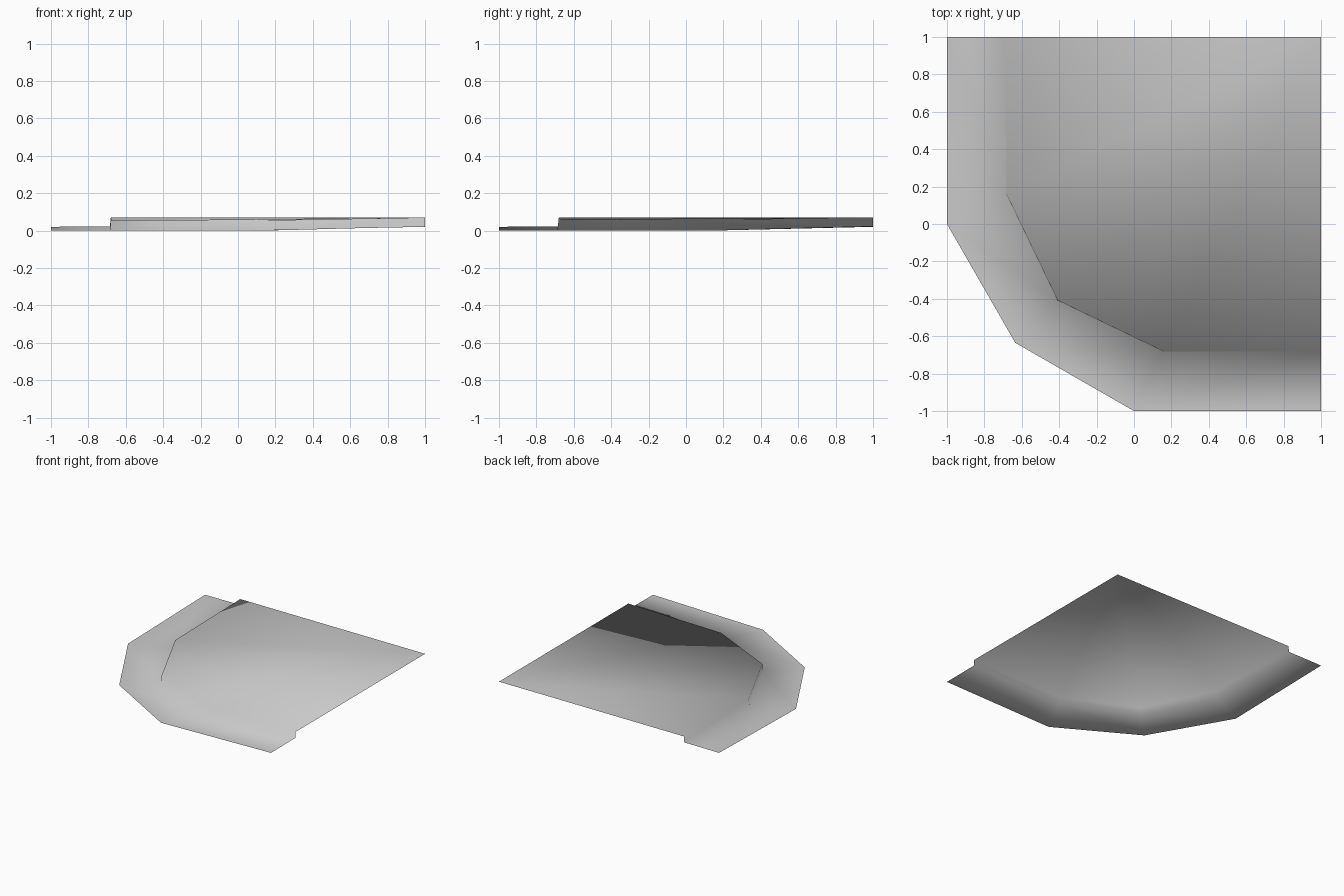
import bpy
import bmesh

cube = bpy.data.objects.get("Cube")
if cube:
    bpy.data.objects.remove(cube, do_unlink=True)

grey = bpy.data.materials.new("concrete_grey")
grey.use_nodes = True
colour = (0.6, 0.6, 0.6, 1)
grey.diffuse_color = colour
grey.node_tree.nodes["Principled BSDF"].inputs["Base Color"].default_value = colour


def mirrored(half):
    """Complete a path that is symmetric about the x = y diagonal."""
    return half + [(y, x, z) for x, y, z in reversed(half[:-1])]


# Paths along the corner: road edge, foot of the kerb, top of the kerb
road_edge = mirrored([(-1, 1, 0.02), (-1, 0, 0), (-0.635, -0.635, 0)])
kerb_foot = mirrored([(-0.685, 1, 0.022), (-0.685, 0.155, 0), (-0.412, -0.412, 0)])
kerb_top = mirrored([(-0.68, 1, 0.07), (-0.68, 0.157, 0.055), (-0.408, -0.408, 0.055)])

bm = bmesh.new()
rows = [[bm.verts.new(p) for p in path] for path in (road_edge, kerb_foot, kerb_top)]

# Gutter strip and kerb riser
for low, high in zip(rows, rows[1:]):
    for i in range(len(low) - 1):
        bm.faces.new((low[i], low[i + 1], high[i + 1], high[i]))

# Pavement surface, fanned from the inner corner
inner = bm.verts.new((1, 1, 0.07))
for a, b in zip(rows[2], rows[2][1:]):
    bm.faces.new((a, b, inner))

for face in bm.faces:
    face.smooth = True

mesh = bpy.data.meshes.new("pavement_corner")
bm.to_mesh(mesh)
bm.free()
mesh.materials.append(grey)
pavement = bpy.data.objects.new("pavement_corner", mesh)
bpy.context.collection.objects.link(pavement)
